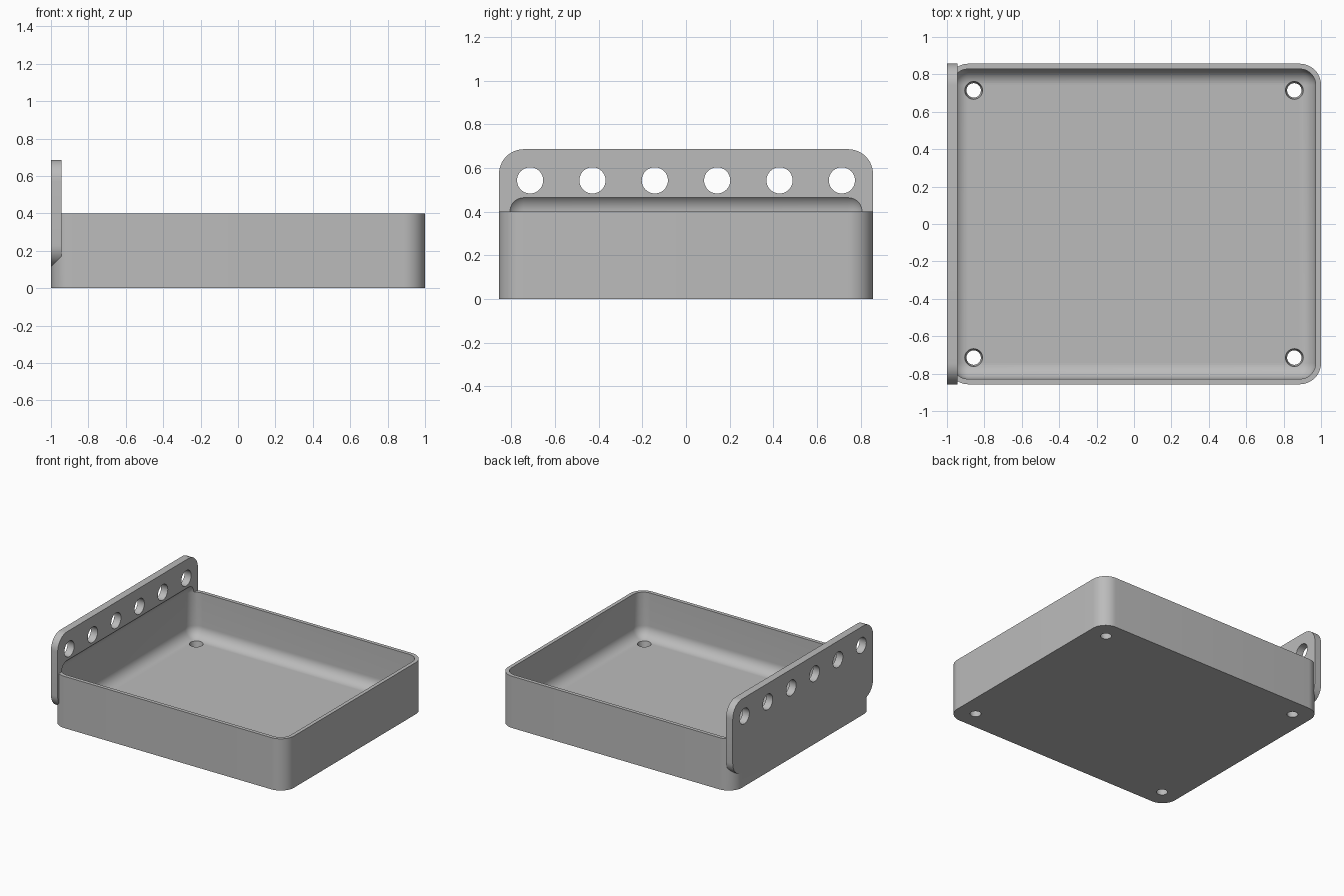
import bpy, bmesh, math
from mathutils import Matrix

cube = bpy.data.objects.get("Cube")
if cube:
    bpy.data.objects.remove(cube, do_unlink=True)

U = 1 / 35              # design unit
W, D = 1.0, 30 * U      # half width and half depth

grey = bpy.data.materials.new("light grey")
grey.use_nodes = True
colour = (0.5, 0.5, 0.5, 1)
grey.diffuse_color = colour
grey.node_tree.nodes["Principled BSDF"].inputs["Base Color"].default_value = colour


def make_object(name, bm):
    bmesh.ops.recalc_face_normals(bm, faces=bm.faces)
    mesh = bpy.data.meshes.new(name)
    bm.to_mesh(mesh)
    bm.free()
    mesh.materials.append(grey)
    ob = bpy.data.objects.new(name, mesh)
    bpy.context.collection.objects.link(ob)
    return ob


def rounded_box(name, low, high, radius, axis=None):
    """Box with the edges along one axis rounded, or all edges if axis is None."""
    bm = bmesh.new()
    bmesh.ops.create_cube(bm, size=1)
    for v in bm.verts:
        v.co = [low[i] if v.co[i] < 0 else high[i] for i in range(3)]
    edges = [e for e in bm.edges if axis is None
             or abs(e.verts[0].co[axis] - e.verts[1].co[axis]) > 1e-4]
    bmesh.ops.bevel(bm, geom=edges, offset=radius, offset_type='OFFSET',
                    affect='EDGES', segments=12, profile=0.5)
    return make_object(name, bm)


def hole_cutter(name, centres, r1, r2, depth, turn=Matrix.Identity(4)):
    """Row of round cutters, r1 at the bottom and r2 at the top."""
    bm = bmesh.new()
    for c in centres:
        bmesh.ops.create_cone(bm, cap_ends=True, segments=40, radius1=r1,
                              radius2=r2, depth=depth,
                              matrix=Matrix.Translation(c) @ turn)
    return make_object(name, bm)


def combine(target, tool, operation):
    mod = target.modifiers.new("boolean", 'BOOLEAN')
    mod.operation, mod.object, mod.solver = operation, tool, 'EXACT'
    bpy.context.view_layer.objects.active = target
    bpy.ops.object.modifier_apply(modifier=mod.name)
    bpy.data.objects.remove(tool, do_unlink=True)


# Outer tray body and the upright mounting plate
tray = rounded_box("tray", (-W, -D, 0), (W, D, 14 * U), 4 * U, axis=2)
plate = rounded_box("mounting_plate", (-W, -D, 4 * U), (-W + 2 * U, D, 24 * U),
                    4 * U, axis=0)
combine(tray, plate, 'UNION')

# Rounded cavity, running slightly into the plate
cavity = rounded_box("cavity_cutter", (-W + U, -D + U, 2 * U),
                     (W - U, D - U, 17 * U), 3 * U)
combine(tray, cavity, 'DIFFERENCE')

# Row of six holes through the plate
plate_holes = hole_cutter("plate_hole_cutter",
                          [(-W, (i * 10 - 25) * U, 19 * U) for i in range(6)],
                          0.06, 0.06, 0.3, Matrix.Rotation(math.pi / 2, 4, 'Y'))
combine(tray, plate_holes, 'DIFFERENCE')

# Four tapered holes in the floor corners
floor_holes = hole_cutter("floor_hole_cutter",
                          [(x * 30 * U, y * 25 * U, U) for x in (-1, 1) for y in (-1, 1)],
                          0.034, 0.052, 4 * U)
combine(tray, floor_holes, 'DIFFERENCE')

# Smooth shading on the rounded parts
bpy.ops.object.select_all(action='DESELECT')
tray.select_set(True)
bpy.context.view_layer.objects.active = tray
bpy.ops.object.shade_smooth_by_angle(angle=math.radians(30))
